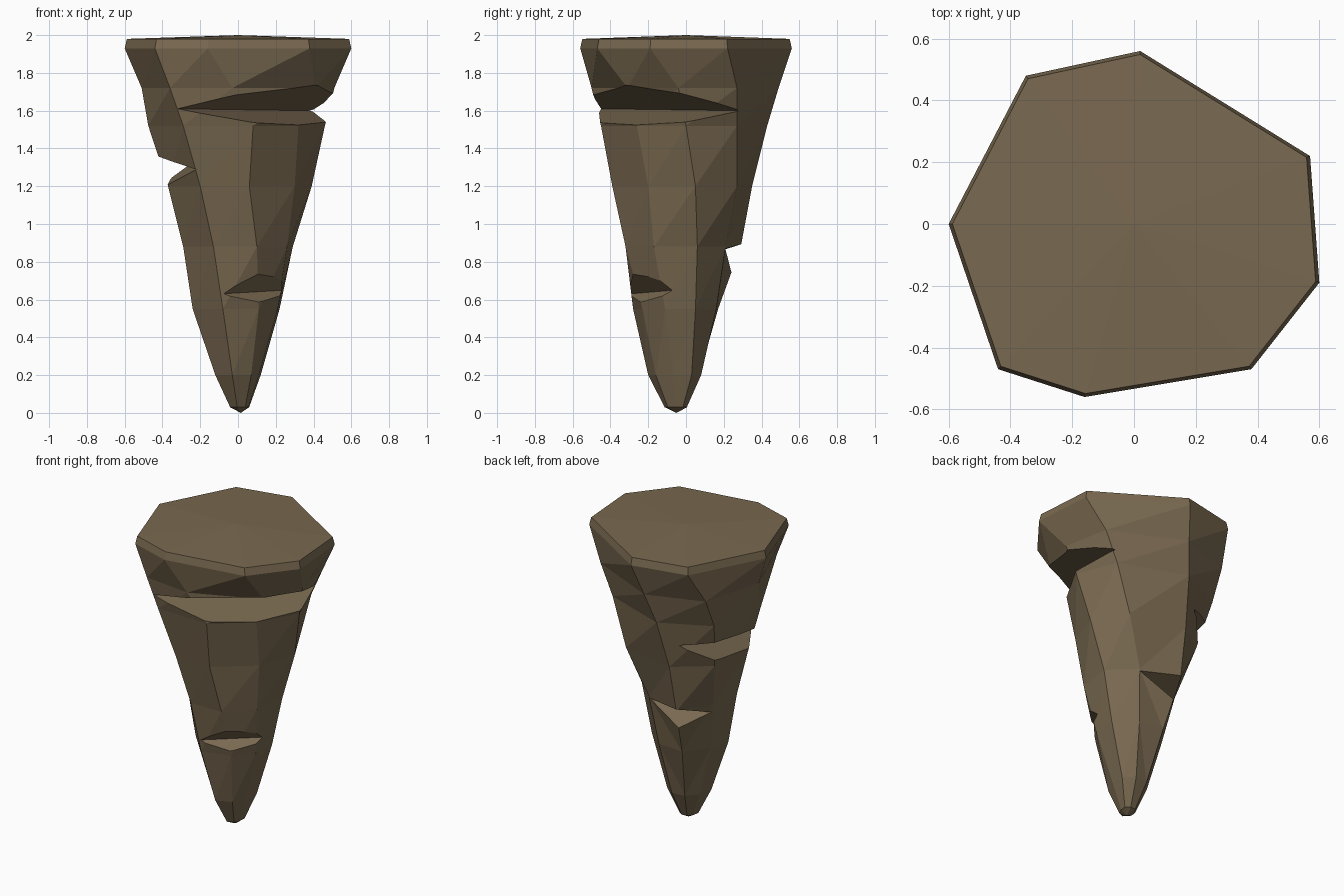
import bpy, bmesh
from mathutils import Vector

if "Cube" in bpy.data.objects:
    bpy.data.objects.remove(bpy.data.objects["Cube"])

# Eight-sided cross-sections from rim to tip; corners twist as they descend
SECTIONS = {
    1.93: [(-.60, 0), (-.44, -.47), (-.16, -.56), (.38, -.47), (.60, -.19), (.57, .22), (.02, .56), (-.35, .48)],
    1.72: [(-.51, -.05), (-.36, -.46), (-.03, -.50), (.41, -.31), (.51, -.04), (.45, .27), (-.03, .49), (-.40, .36)],
    1.52: [(-.475, -.12), (-.29, -.44), (.08, -.45), (.32, -.26), (.46, 0), (.36, .27), (-.08, .43), (-.40, .27)],
    1.20: [(-.37, -.14), (-.20, -.38), (.06, -.39), (.30, -.20), (.39, .05), (.26, .27), (-.12, .35), (-.34, .18)],
    0.88: [(-.29, -.13), (-.13, -.32), (.10, -.32), (.26, -.17), (.29, .06), (.13, .21), (-.13, .29), (-.26, .08)],
    0.55: [(-.24, -.11), (-.08, -.28), (.11, -.23), (.21, -.11), (.22, .05), (.09, .16), (-.09, .17), (-.20, .02)],
    0.20: [(-.12, -.10), (-.03, -.20), (.07, -.16), (.11, -.07), (.12, .03), (.05, .08), (-.04, .07), (-.10, 0)],
}
TIP = Vector((.015, -.05))


def make_object(name, bm):
    bmesh.ops.recalc_face_normals(bm, faces=bm.faces)
    mesh = bpy.data.meshes.new(name)
    bm.to_mesh(mesh)
    bm.free()
    obj = bpy.data.objects.new(name, mesh)
    bpy.context.collection.objects.link(obj)
    return obj


# Rock body: loft of the sections, with a thin top bevel and a blunt tip
levels = list(SECTIONS.items())
rings = [[(x * .98, y * .98, 1.98) for x, y in levels[0][1]]]
rings += [[(x, y, z) for x, y in pts] for z, pts in levels]
rings.append([(*(TIP + (Vector(p) - TIP) * .42), .03) for p in levels[-1][1]])

bm = bmesh.new()
loops = [[bm.verts.new(p) for p in ring] for ring in rings]
for upper, lower in zip(loops, loops[1:]):
    for i in range(8):
        j = (i + 1) % 8
        bm.faces.new((upper[i], lower[i], lower[j], upper[j]))
for loop, centre in ((loops[0], (0, 0, 2)), (loops[-1], (*TIP, 0))):
    c = bm.verts.new(centre)
    for i in range(8):
        bm.faces.new((c, loop[i], loop[(i + 1) % 8]))
bmesh.ops.triangulate(bm, faces=bm.faces)
rock = make_object("hanging_rock", bm)


def cut_notch(p, q, rise, drop, reach=.6):
    """Cut a wedge whose inner crease runs p to q and opens to the right of p->q."""
    p, q = Vector(p), Vector(q)
    along = (q - p).normalized()
    out = Vector((along.y, -along.x, 0)).normalized()
    p, q = p - along * .15, q + along * .15
    bm = bmesh.new()
    ends = []
    for e in (p, q):
        ends.append([bm.verts.new(v) for v in (
            e, e + (out + Vector((0, 0, rise))) * reach, e + (out - Vector((0, 0, drop))) * reach)])
    a, b = ends
    bm.faces.new(a)
    bm.faces.new(b[::-1])
    for i in range(3):
        j = (i + 1) % 3
        bm.faces.new((a[i], b[i], b[j], a[j]))
    cutter = make_object("notch_cutter", bm)
    cutter.hide_render = True
    mod = rock.modifiers.new("notch", 'BOOLEAN')
    mod.operation = 'DIFFERENCE'
    mod.solver = 'EXACT'
    mod.object = cutter
    bpy.context.view_layer.objects.active = rock
    bpy.ops.object.modifier_apply(modifier=mod.name)
    bpy.data.objects.remove(cutter)


# Four notches: upper front right, left, lower front, back
cut_notch((-.32, -.45, 1.61), (.37, .27, 1.60), .30, .24)
cut_notch((-.19, .32, 1.36), (-.22, -.39, 1.29), .20, .65)
cut_notch((-.09, -.30, .63), (.25, -.06, .65), 1.0, .80)
cut_notch((.13, .21, .87), (-.26, .07, .82), .30, .90)

# Brown stone, flat faces
stone = bpy.data.materials.new("brown_stone")
stone.diffuse_color = (.19, .14, .08, 1)
stone.use_nodes = True
stone.node_tree.nodes["Principled BSDF"].inputs["Base Color"].default_value = stone.diffuse_color
rock.data.materials.clear()
rock.data.materials.append(stone)
for poly in rock.data.polygons:
    poly.material_index = 0
    poly.use_smooth = False
